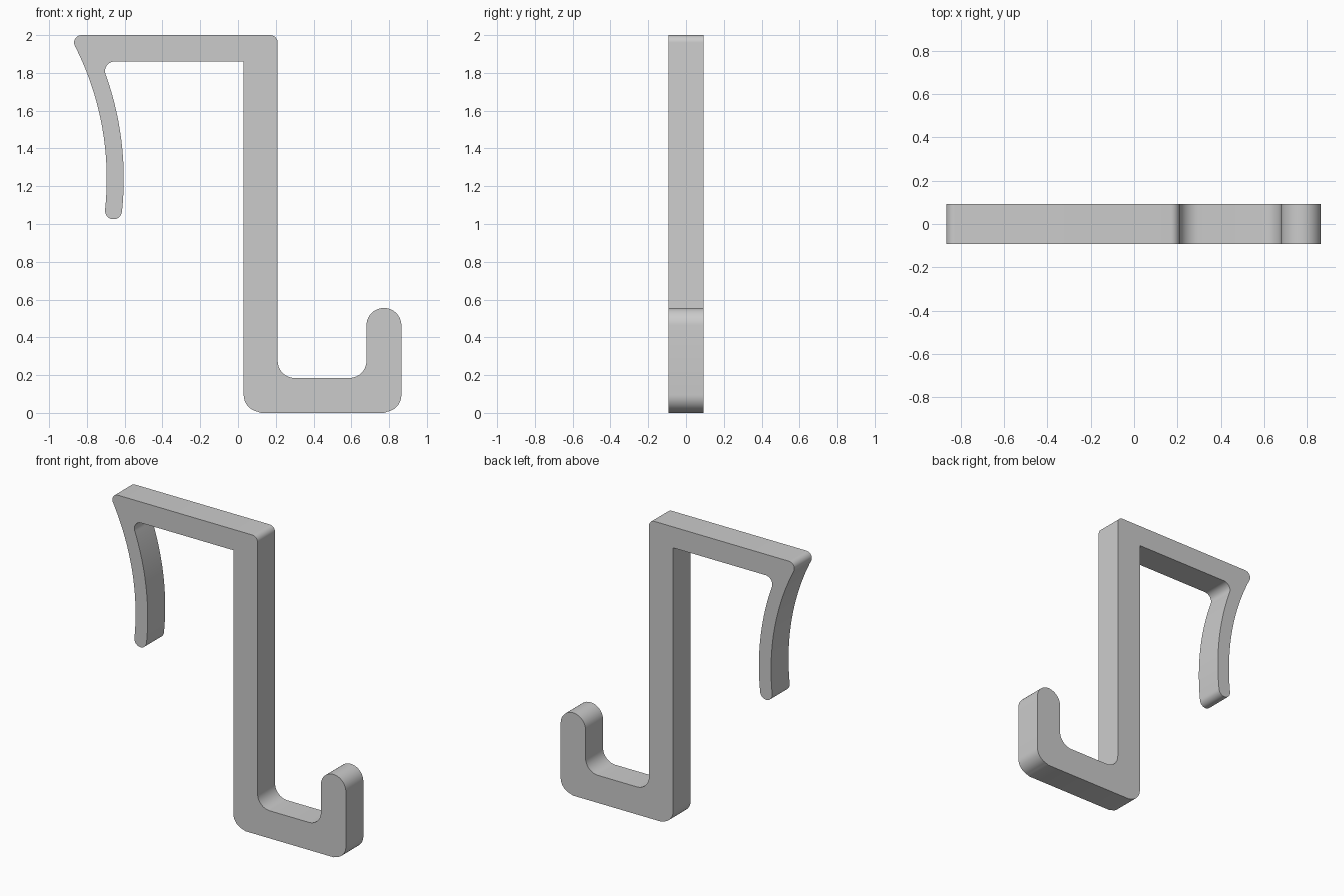
import bpy, bmesh
from math import sin, cos, asin, sqrt, pi, tan
from mathutils import Vector

if "Cube" in bpy.data.objects:
    bpy.data.objects.remove(bpy.data.objects["Cube"])

HALF_DEPTH = 0.0925
ARC_X, ARC_Z = -2.245, 1.24      # shared centre of the curved clip's two arcs
R_OUT, R_IN = 1.55, 1.64


def arc(cx, cz, r, a0, a1, n):
    return [Vector((cx + r * cos(a0 + (a1 - a0) * i / n),
                    cz + r * sin(a0 + (a1 - a0) * i / n))) for i in range(n + 1)]


def clip_arc(r, z0, z1, n=20):
    return arc(ARC_X, ARC_Z, r, asin((z0 - ARC_Z) / r), asin((z1 - ARC_Z) / r), n)


def arc_corner(r, z):
    return Vector((ARC_X + sqrt(r * r - (z - ARC_Z) ** 2), z))


def fillet(prev, corner, nxt, r, n=10):
    """Round a corner with a circular arc tangent to both edges."""
    prev, corner, nxt = Vector(prev), Vector(corner), Vector(nxt)
    u, v = (prev - corner).normalized(), (nxt - corner).normalized()
    half = u.angle(v) / 2
    c = corner + (u + v).normalized() * (r / sin(half))
    a, b = corner + u * (r / tan(half)) - c, corner + v * (r / tan(half)) - c
    total = a.angle(b)
    return [c + (a * sin((1 - i / n) * total) + b * sin(i / n * total)) / sin(total)
            for i in range(n + 1)]


# Curved clip: outer arc, round tip, inner arc
tip_angle = asin((1.07 - ARC_Z) / 1.595)
tip_x = ARC_X + 1.595 * cos(tip_angle)
outer = clip_arc(R_OUT, 1.925, 1.075)
tip = arc(tip_x, 1.07, 0.045, pi + tip_angle, 2 * pi + tip_angle, 14)
inner = clip_arc(R_IN, 1.075, 1.785)
outline = outer + tip + inner

# Top bar underside, back plate and lower hook
outline += fillet(inner[-1], arc_corner(R_IN, 1.86), (0, 1.86), 0.05)
outline.append(Vector((0.03, 1.86)))
outline += fillet((0.03, 1.8), (0.03, 0.005), (0.4, 0.005), 0.09)
outline += fillet((0.4, 0.005), (0.865, 0.005), (0.865, 0.4), 0.09)
outline += arc(0.7725, 0.463, 0.0925, 0, pi, 20)
outline += fillet((0.68, 0.5), (0.68, 0.185), (0.4, 0.185), 0.09)
outline += fillet((0.4, 0.185), (0.21, 0.185), (0.21, 0.5), 0.09)
outline += fillet((0.21, 1), (0.21, 2), (0, 2), 0.04)
outline += fillet((0, 2), arc_corner(R_OUT, 2), outer[0], 0.04)

# Drop the hook base exactly onto the ground
for p in outline:
    if p.y < 0.006:
        p.y = 0.0

# Extrude the outline into a solid
bm = bmesh.new()
face = bm.faces.new([bm.verts.new((p.x, -HALF_DEPTH, p.y)) for p in outline])
ext = bmesh.ops.extrude_face_region(bm, geom=[face])
bmesh.ops.translate(bm, vec=(0, 2 * HALF_DEPTH, 0),
                    verts=[g for g in ext["geom"] if isinstance(g, bmesh.types.BMVert)])
bmesh.ops.remove_doubles(bm, verts=bm.verts, dist=0.0005)
bmesh.ops.recalc_face_normals(bm, faces=bm.faces)
mesh = bpy.data.meshes.new("over_door_hook")
bm.to_mesh(mesh)
bm.free()
hook = bpy.data.objects.new("over_door_hook", mesh)
bpy.context.collection.objects.link(hook)

# Smooth rounded edges, crisp flat sides
bpy.context.view_layer.objects.active = hook
hook.select_set(True)
bpy.ops.object.shade_smooth_by_angle(angle=0.6)
